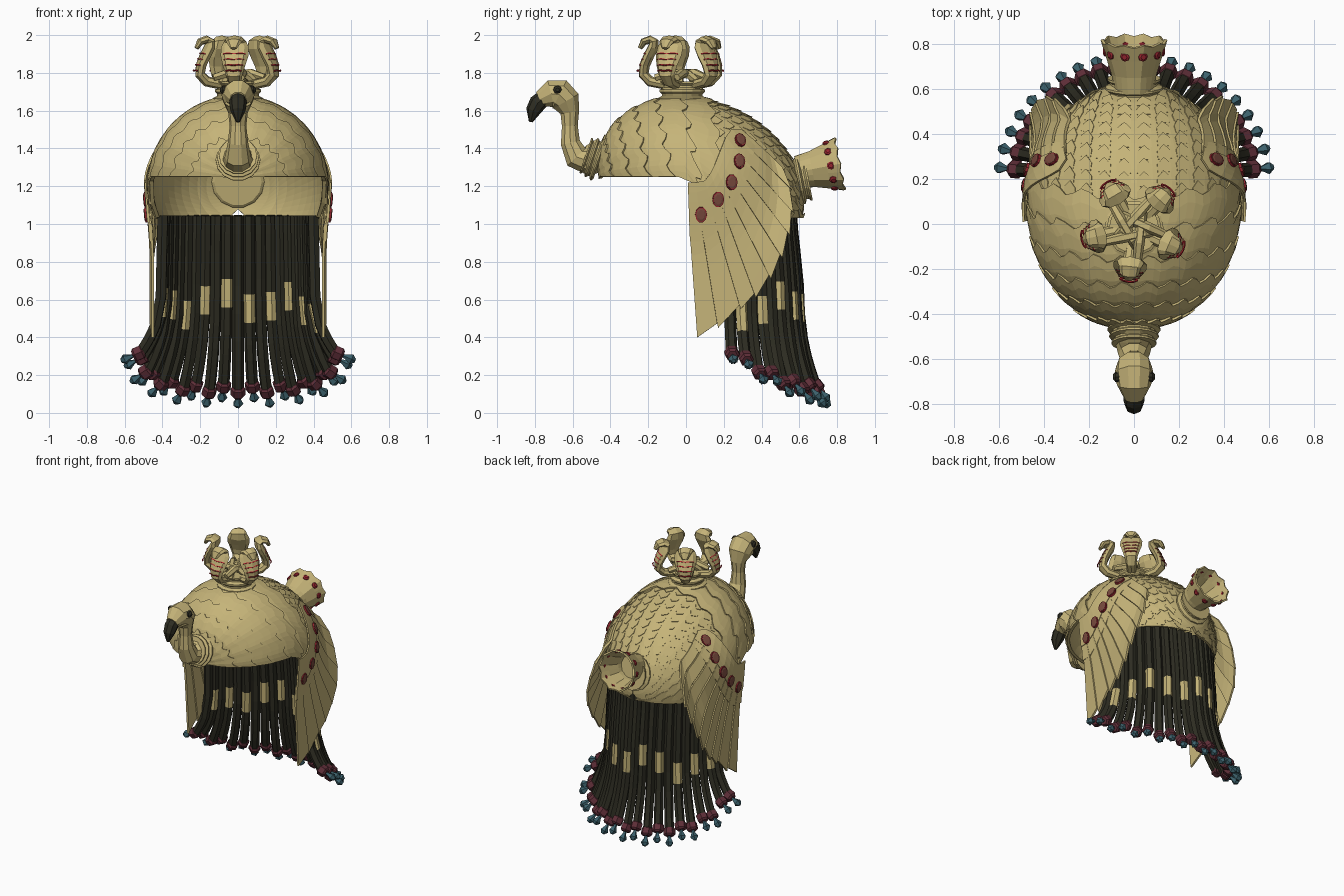
import bpy, bmesh, math
from math import sin, cos, pi, radians, sqrt
from mathutils import Vector as V

if "Cube" in bpy.data.objects:
    bpy.data.objects.remove(bpy.data.objects["Cube"])


def material(name, rgb):
    m = bpy.data.materials.new(name)
    m.use_nodes = True
    m.diffuse_color = (*rgb, 1)
    m.node_tree.nodes["Principled BSDF"].inputs["Base Color"].default_value = (*rgb, 1)
    return m


GOLD = material("pale gold", (.56, .455, .19))
DARK = material("braid black", (.027, .026, .016))
MAROON = material("maroon bead", (.115, .028, .04))
TEAL = material("teal drop", (.045, .12, .15))
RED = material("red enamel", (.3, .018, .028))
STRIPE = material("bright red stripe", (.45, .02, .03))
BROWN = material("brown stone", (.18, .065, .045))


def new():
    return ([], [], [])


def build(name, geo, mats, thick=0):
    """Make an object from (verts, faces, material slots)."""
    me = bpy.data.meshes.new(name)
    me.from_pydata(geo[0], [], geo[1])
    for m in mats:
        me.materials.append(m)
    for p, i in zip(me.polygons, geo[2]):
        p.material_index = i
    bm = bmesh.new()
    bm.from_mesh(me)
    bmesh.ops.recalc_face_normals(bm, faces=bm.faces)
    bm.to_mesh(me)
    bm.free()
    ob = bpy.data.objects.new(name, me)
    bpy.context.collection.objects.link(ob)
    if thick:
        mod = ob.modifiers.new("thickness", "SOLIDIFY")
        mod.thickness, mod.offset = thick, 0


def grid(geo, rows):
    """Add a sheet of quads from rows of points."""
    n, w = len(geo[0]), len(rows[0])
    for r in rows:
        geo[0].extend(r)
    for i in range(len(rows) - 1):
        for j in range(w - 1):
            a = n + i * w + j
            geo[1].append((a, a + 1, a + w + 1, a + w))
            geo[2].append(0)


def loft(geo, path, radii, side, sides=8, mat=0, caps=True, band=None):
    """Add a tube; radii are numbers or (across, depth) pairs."""
    n = len(geo[0])
    path = [V(p) for p in path]
    for i, (p, r) in enumerate(zip(path, radii)):
        t = (path[min(i + 1, len(path) - 1)] - path[max(i - 1, 0)]).normalized()
        u = (V(side) - t * t.dot(V(side))).normalized()
        v = t.cross(u)
        a, b = r if isinstance(r, tuple) else (r, r)
        for k in range(sides):
            q = 2 * pi * k / sides
            geo[0].append(p + u * a * cos(q) + v * b * sin(q))
    for i in range(len(path) - 1):
        for k in range(sides):
            a, b = n + i * sides + k, n + i * sides + (k + 1) % sides
            geo[1].append((a, b, b + sides, a + sides))
            geo[2].append(1 if i == band else mat)
    if caps:
        last = n + (len(path) - 1) * sides
        geo[1].extend([tuple(range(n, n + sides)), tuple(range(last, last + sides))])
        geo[2].extend([mat, mat])


def step(x, a, b):
    t = min(max((x - a) / (b - a), 0), 1)
    return t * t * (3 - 2 * t)


# Cap: a leaning ellipsoid, cut higher over the face than at the back
WIDE, LONG, TALL = .472, .54, .473


def cap_point(al, s, lift=0):
    y = .08 - LONG * cos(al)
    rim = 1.25 - .22 * step(y, 0, .16)
    lim = math.acos(max(-1, min(1, (rim - 1.2) / (TALL * sin(al) + 1e-6))))
    ph, k = lim * s, 1 + lift / .5
    h = sin(al) * cos(ph)
    return V((WIDE * k * sin(al) * sin(ph), .08 - LONG * k * cos(al) - .1 * h, 1.2 + TALL * k * h))


g = new()
grid(g, [[cap_point(radians(5 + 173 * i / 26), j / 20 - 1, -.012) for j in range(41)] for i in range(27)])
build("cap_shell", g, [GOLD], .02)

# Overlapping feather bands with zigzag hems
g = new()
hems = [14, 33, 48, 61, 75, 90, 105]
N = 44
for a0, a1 in zip(hems, hems[1:]):
    rows = []
    for f, lift in ((0, -.001), (.35, .005), (.7, .009), (1, .011), (1, -.005)):
        row = []
        for j in range(N + 1):
            zig = 1.9 * (1, .4, -1, -.4)[j % 4]
            row.append(cap_point(radians(a0 - 4 + (a1 + zig - a0 + 4) * f), 2 * j / N - 1, lift))
        rows.append(row)
    grid(g, rows)
build("cap_feather_bands", g, [GOLD])

# Small scales over the back of the cap
g = new()
for r in range(9):
    al, count = 103 + r * 6.5, 20 - r
    for c in range(count):
        s = (c + .5 + .5 * (r % 2)) / count * 2 - 1
        if s > .98:
            continue
        n, w = len(g[0]), .7 / count
        for da, ds, lift in ((0, -1, -.003), (4, -1, 0), (7, 0, .005), (4, 1, 0), (0, 1, -.003)):
            g[0].append(cap_point(radians(al + da), s + ds * w, lift))
        g[1].append(tuple(range(n, n + 5)))
        g[2].append(0)
build("back_scales", g, [GOLD], .004)


# Wings: sheets that hug the cap, then hang straight
def wing_x(y, z):
    u = min(max((z - 1.2) / TALL, 0), .99)
    d = WIDE * sqrt(max(0, 1 - u * u - ((min(y, .47) - .08 + .1 * u) / LONG) ** 2)) + .01
    return d + (.452 - d) * (1 - step(z, .8, 1.3))


inner = [(.01, 1.22), (.05, 1.22), (.1, 1.23), (.13, 1.27), (.15, 1.31), (.17, 1.36), (.19, 1.41), (.21, 1.46), (.24, 1.5), (.29, 1.5)]
base = [(.02, .93), (.09, .93), (.16, .98), (.21, 1.04), (.25, 1.1), (.28, 1.17), (.31, 1.24), (.33, 1.31), (.35, 1.38), (.36, 1.44)]
tips = [(.06, .4), (.17, .45), (.29, .55), (.37, .61), (.45, .71), (.51, .82), (.55, .94), (.57, 1.06), (.56, 1.18), (.52, 1.29)]
gems = [(.08, 1.05), (.17, 1.13), (.24, 1.22), (.28, 1.33), (.285, 1.44)]


def mix(p, q, t):
    return p[0] + (q[0] - p[0]) * t, p[1] + (q[1] - p[1]) * t


def on_wing(sx, p, off):
    return V((sx * (wing_x(*p) + off), p[0], p[1]))


for sx, label in ((1, "left"), (-1, "right")):
    g = new()
    for i in range(len(tips) - 1):
        start = [mix(inner[k], base[k], .75) for k in (i, i + 1)]
        end = [tips[i], mix(base[i + 1], tips[i + 1], .95)]
        grid(g, [[on_wing(sx, mix(start[k], end[k], t / 7), .009 * k) for k in (0, 1)] for t in range(8)])
    build(label + "_wing_feathers", g, [GOLD], .014)
    g = new()
    for lo, hi, off in ((.4, 1.08, .009), (0, .72, .014)):
        grid(g, [[on_wing(sx, mix(a, b, lo + (hi - lo) * t / 4), off) for t in range(5)]
                 for a, b in zip(inner, base)])
    build(label + "_wing_coverts", g, [GOLD], .01)
    g = new()
    for y, z in gems:
        e = .02
        nrm = V((sx, -sx * sx * (wing_x(y + e, z) - wing_x(y - e, z)) / e / 2,
                 -(wing_x(y, z + e) - wing_x(y, z - e)) / e / 2))
        nrm = V((sx, -nrm.y * -1, nrm.z)).normalized()
        c = on_wing(sx, (y, z), .012)
        loft(g, [c, c + nrm * .014], [(.032, .043), (.031, .042)], (0, 1, 0), 10, 1)
        loft(g, [c, c + nrm * .016, c + nrm * .019], [(.026, .036), (.026, .036), (.018, .026)], (0, 1, 0), 10)
    build(label + "_wing_gems", g, [BROWN, RED])


# Ridged collars where neck, tail and crown meet the cap
def collar(name, centre, axis, r, length):
    g = new()
    d, prof = V(axis).normalized(), (1, 1.12, 1.12, .94, .94, 1.04, 1.04, .85, .85, .95, .95)
    path = [V(centre) + d * length * (i / 10 - .5) for i in range(11)]
    loft(g, path, [r * k for k in prof], (1, 0, 0), 14)
    build(name, g, [GOLD])


collar("neck_collar", (0, -.495, 1.35), (0, -.95, .32), .106, .08)
collar("tail_collar", (0, .6, 1.23), (0, .98, .19), .125, .1)
collar("crown_collar", (0, -.02, 1.7), (0, 0, 1), .118, .11)

# Neck and head of the bird
g = new()
bird = [(-.44, 1.37, .09), (-.52, 1.335, .085), (-.58, 1.355, .07), (-.612, 1.43, .054), (-.615, 1.52, .044),
        (-.615, 1.59, .052), (-.635, 1.65, .08), (-.67, 1.685, .088), (-.715, 1.69, .076), (-.775, 1.66, .044)]
loft(g, [(0, y, z) for y, z, r in bird], [r for y, z, r in bird], (1, 0, 0), 10)
build("neck_and_head", g, [GOLD])
g = new()
beak = [(-.755, 1.665, .044), (-.785, 1.64, .047), (-.808, 1.6, .04), (-.822, 1.54, .01)]
loft(g, [(0, y, z) for y, z, r in beak], [r for y, z, r in beak], (1, 0, 0), 8)
for sx in (1, -1):
    loft(g, [(sx * x, -.68, 1.71) for x in (.06, .083, .094)], [.025, .022, .01], (0, 1, 0), 8)
build("beak_and_eyes", g, [DARK])

# Flared, scalloped tail with a ring of gems
g = new()
d, start, S = V((0, .98, .19)), V((0, .59, 1.275)), 20
reach = (0, .08, .16, .235)
loft(g, [start + d * t for t in reach], [.08, .095, .12, .143], (1, 0, 0), S, caps=False)
for k in range(1, S, 2):
    for ring in (1, 2, 3):
        c = start + d * reach[ring]
        g[0][ring * S + k] = c + (g[0][ring * S + k] - c) * .95
    g[0][3 * S + k] = g[0][3 * S + k] - d * .012
build("tail_fan", g, [GOLD], .012)
g = new()
for k in range(10):
    q = 2 * pi * k / 10
    out = V((cos(q), 0, 0)) + V((0, -.19, .98)) * sin(q)
    c = start + d * .18 + out * .12
    loft(g, [c, c + out * .012, c + out * .018], [.021, .021, .012], d, 8)
build("tail_gems", g, [RED])

# Crown of five rearing serpents with striped hoods
snake = [(.03, 1.725, .03, .025), (.1, 1.74, .032, .026), (.17, 1.755, .036, .028), (.205, 1.79, .045, .028),
         (.2, 1.84, .06, .028), (.178, 1.89, .074, .028), (.155, 1.935, .074, .028), (.15, 1.965, .06, .026),
         (.17, 1.976, .05, .022), (.205, 1.965, .042, .02), (.225, 1.93, .018, .012)]
coil = [(.14, 1.775), (.06, 1.8), (-.04, 1.79), (-.1, 1.74)]
for k in range(5):
    q = radians(264 + 72 * k)
    out, tan, mid = V((cos(q), sin(q), 0)), V((-sin(q), cos(q), 0)), V((0, -.02, 0))
    g = new()
    loft(g, [mid + out * r + V((0, 0, z)) for r, z, w, t in snake], [(w, t) for r, z, w, t in snake], tan, 8)
    loft(g, [mid + out * r + tan * .03 + V((0, 0, z)) for r, z in coil], [.02, .024, .024, .02], tan, 6)
    for z in (1.81, 1.84, 1.87, 1.9):
        r, w = .211 - (z - 1.81) * .42, .05 + (z - 1.81) * .25
        arc = [mid + out * (r + .028 * cos(a)) + tan * w * sin(a) + V((0, 0, z + .004 * (i % 2)))
               for i, a in enumerate(radians(x) for x in (-55, -28, 0, 28, 55))]
        loft(g, arc, [.0045] * 5, (0, 0, 1), 4, 1)
    build("crown_serpent_%d" % (k + 1), g, [GOLD, STRIPE])

# Braids hang from the back rim and flare at the ends
COUNT = 21
for i in range(COUNT):
    s = 2 * i / (COUNT - 1) - 1
    q = s * radians(84)
    out, tan = V((sin(q), cos(q), 0)), V((cos(q), -sin(q), 0))
    end_z = .12 + .2 * abs(s) ** 3 + .03 * (i % 2)
    band_z = .6 + .05 * sin(i * 2.2) - .06 * abs(s)
    levels = [1.045, .95, .85, band_z + .075, band_z - .075]
    levels += [levels[-1] + (end_z - levels[-1]) * t for t in (.35, .6, .8, 1)]
    path = []
    for z in levels:
        flare, hang = max(0, (.62 - z) / (.62 - end_z)) ** 2, step(-z, -1.1, -.6)
        path.append(V((sin(q) * (.4 + .01 * hang + .11 * flare), .19 + cos(q) * (.37 + .04 * hang + .09 * flare), z)))
    g = new()
    loft(g, path, [.031] * 9, tan, 6, band=3 if i % 2 else None)
    build("braid_%d" % (i + 1), g, [DARK, GOLD])
    d = ((path[-1] - path[-2]).normalized() + out * (.4 + .9 * s * s)).normalized()
    g = new()
    loft(g, [path[-1] + d * t for t in (-.02, -.01, .03, .042)], [.028, .04, .04, .028], tan, 6)
    loft(g, [path[-1] + d * t for t in (.04, .06, .09, .112)], [.009, .014, .029, .012], tan, 5, 1)
    build("braid_bead_%d" % (i + 1), g, [MAROON, TEAL])
